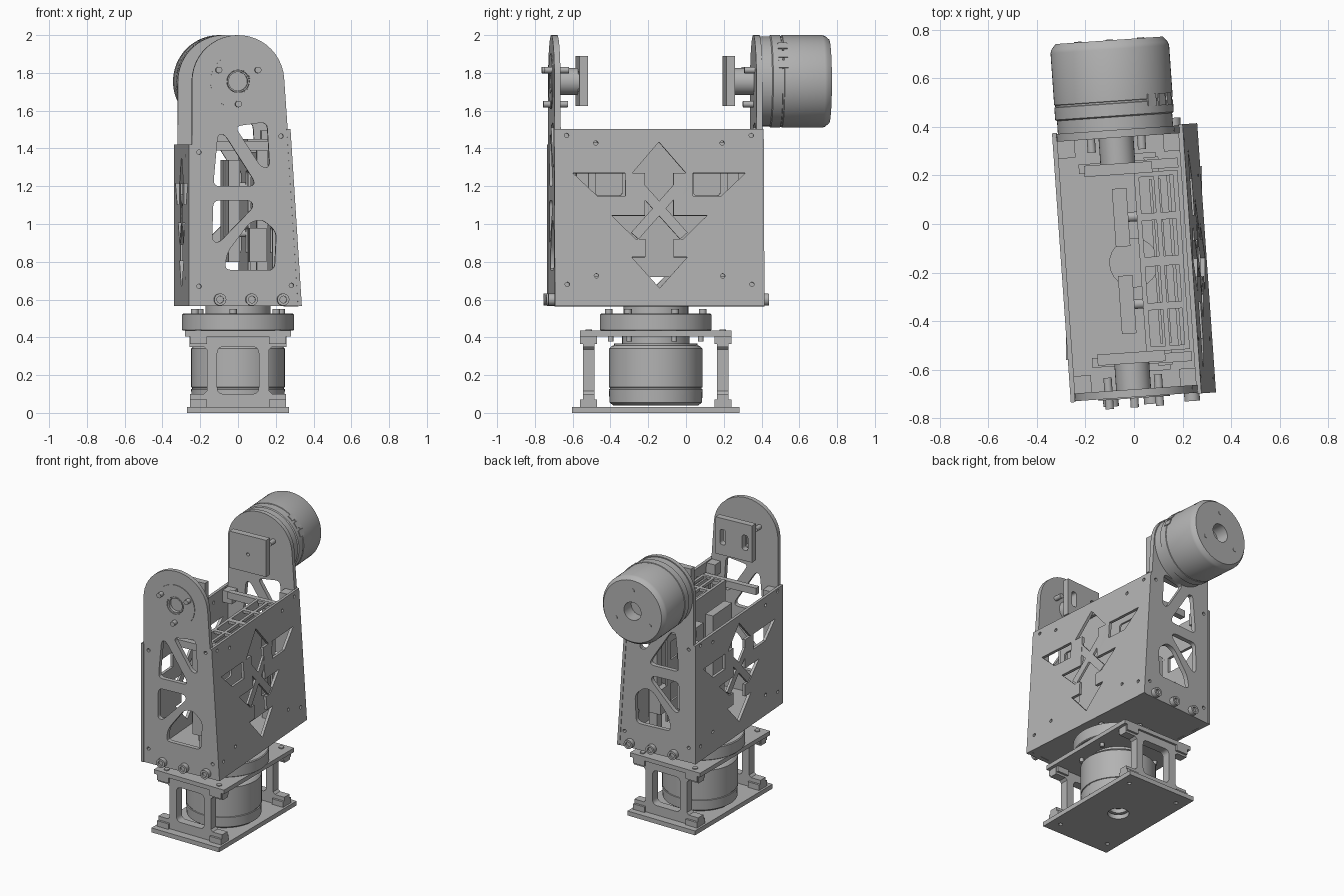
import bpy, bmesh
from math import sin, cos, pi, radians
from mathutils import Matrix, Vector

if "Cube" in bpy.data.objects:
    bpy.data.objects.remove(bpy.data.objects["Cube"], do_unlink=True)

grey = bpy.data.materials.new("machined_grey")
grey.use_nodes = True
grey.diffuse_color = (0.45, 0.45, 0.45, 1)
grey.node_tree.nodes["Principled BSDF"].inputs["Base Color"].default_value = grey.diffuse_color

# the base is square to the axes, the body is turned about the base motor
BASE = Matrix.Translation((0, -0.16, 0))
BODY = BASE @ Matrix.Rotation(radians(4), 4, "Z")
X, Y, Z = Vector((1, 0, 0)), Vector((0, 1, 0)), Vector((0, 0, 1))
LEAN = Vector((-0.064, 0, 0.998))
AXIS_X, AXIS_Z = -0.038, 1.755


def finish(name, mesh, smooth=True):
    mesh.materials.clear()
    mesh.materials.append(grey)
    ob = bpy.data.objects.new(name, mesh)
    bpy.context.collection.objects.link(ob)
    if smooth:
        bpy.ops.object.select_all(action="DESELECT")
        ob.select_set(True)
        bpy.context.view_layer.objects.active = ob
        bpy.ops.object.shade_smooth_by_angle(angle=radians(30))
    return ob


def from_bmesh(name, bm, matrix, smooth=True):
    bmesh.ops.recalc_face_normals(bm, faces=bm.faces)
    bm.transform(matrix)
    mesh = bpy.data.meshes.new(name)
    bm.to_mesh(mesh)
    bm.free()
    return finish(name, mesh, smooth)


def box(name, frame, lo, hi):
    bm = bmesh.new()
    bmesh.ops.create_cube(bm, size=1)
    lo, hi = Vector(lo), Vector(hi)
    m = Matrix.Translation((lo + hi) / 2) @ Matrix.Diagonal((*(hi - lo), 1))
    return from_bmesh(name, bm, frame @ m, False)


def lathe(name, frame, origin, axis, profile, steps=48):
    """Spin (radius, height) points about an axis."""
    bm = bmesh.new()
    vs = [bm.verts.new((r, 0, h)) for r, h in profile]
    es = [bm.edges.new(p) for p in zip(vs, vs[1:])]
    bmesh.ops.spin(bm, geom=vs + es, cent=(0, 0, 0), axis=Z, angle=2 * pi, steps=steps)
    bmesh.ops.remove_doubles(bm, verts=bm.verts, dist=1e-5)
    turn = Z.rotation_difference(Vector(axis)).to_matrix().to_4x4()
    return from_bmesh(name, bm, frame @ Matrix.Translation(origin) @ turn)


def rod(name, frame, origin, axis, r, length, steps=20):
    return lathe(name, frame, origin, axis, [(0, 0), (r, 0), (r, length), (0, length)], steps)


def circle(x, y, r, n=24):
    return [(x + r * cos(2 * pi * i / n), y + r * sin(2 * pi * i / n)) for i in range(n)]


def rect(x0, y0, x1, y1):
    return [(x0, y0), (x1, y0), (x1, y1), (x0, y1)]


def rounded(pts, r):
    """Replace each corner by a short curve."""
    out, n = [], len(pts)
    for i in range(n):
        a, b, c = (Vector(pts[(i + k) % n]) for k in (-1, 0, 1))
        p = b + (a - b).normalized() * min(r, (a - b).length * 0.45)
        q = b + (c - b).normalized() * min(r, (c - b).length * 0.45)
        for t in (0, 0.25, 0.5, 0.75, 1):
            out.append(p * (1 - t) ** 2 + b * 2 * t * (1 - t) + q * t * t)
    return out


def plate(name, frame, outline, holes, origin, u, v, thickness):
    """Flat sheet in the u, v plane with holes, centred on its thickness."""
    cu = bpy.data.curves.new(name, "CURVE")
    cu.dimensions, cu.fill_mode, cu.extrude = "2D", "BOTH", thickness / 2
    for loop in [outline] + holes:
        sp = cu.splines.new("POLY")
        sp.points.add(len(loop) - 1)
        for p, co in zip(sp.points, loop):
            p.co = (co[0], co[1], 0, 1)
        sp.use_cyclic_u = True
    tmp = bpy.data.objects.new(name + "_sketch", cu)
    bpy.context.collection.objects.link(tmp)
    dg = bpy.context.evaluated_depsgraph_get()
    mesh = bpy.data.meshes.new_from_object(tmp.evaluated_get(dg))
    bpy.data.objects.remove(tmp, do_unlink=True)
    m = Matrix((u, v, u.cross(v))).transposed().to_4x4()
    m.translation = origin
    mesh.transform(frame @ m)
    mesh.name = name
    return finish(name, mesh)


# base: foot plate, motor, end supports and top plate
plate("foot_plate", BASE, rect(-0.27, -0.443, 0.27, 0.443),
      [circle(0, 0, 0.07)] + [circle(x, y, 0.014, 12) for x in (-0.2, 0.2) for y in (-0.35, 0.35)],
      (0, 0, 0.016), X, Y, 0.032)
lathe("base_motor", BASE, (0, 0, 0.04), Z, [
    (0, 0.03), (0.06, 0.03), (0.06, 0), (0.225, 0), (0.245, 0.015), (0.248, 0.085), (0.243, 0.087),
    (0.243, 0.094), (0.248, 0.096), (0.248, 0.3), (0.232, 0.315), (0.22, 0.317), (0.22, 0.327),
    (0.178, 0.327), (0.178, 0.37), (0, 0.37)])
side = [(0.255, 0.032), (0.255, 0.1), (0.18, 0.1), (0.165, 0.115), (0.165, 0.335),
        (0.18, 0.35), (0.258, 0.35), (0.258, 0.405)]
support = side + [(-x, z) for x, z in reversed(side)]
for end, y in (("front", -0.355), ("back", 0.355)):
    plate(end + "_support", BASE, support, [rounded(rect(-0.11, 0.1, 0.11, 0.35), 0.035)],
          (0, y, 0), X, Z, 0.06)
    for x in (-0.21, 0.21):
        for z in (0.032, 0.365):
            box(end + "_support_foot", BASE, (x - 0.045, y - 0.045, z), (x + 0.045, y + 0.045, z + 0.04))
        rod(end + "_support_screw", BASE, (x, y, 0.43), Z, 0.018, 0.012)
plate("base_top_plate", BASE, rect(-0.28, -0.4, 0.28, 0.4), [], (0, 0, 0.42), X, Y, 0.03)

# turntable
lathe("turntable", BASE, (0, 0, 0.435), Z,
      [(0, 0), (0.29, 0), (0.296, 0.005), (0.296, 0.085), (0.29, 0.09), (0, 0.09)], 64)
rod("turntable_riser", BASE, (0, 0, 0.52), Z, 0.172, 0.05, 48)
for i in range(6):
    a = radians(60 * i + 24)
    rod("turntable_bolt", BASE, (0.25 * cos(a), 0.25 * sin(a), 0.52), Z, 0.02, 0.03)
    rod("turntable_lower_screw", BASE, (0.24 * cos(a), 0.24 * sin(a), 0.378), Z, 0.014, 0.03)

# body floor
plate("body_floor", BODY, rect(-0.285, -0.53, 0.285, 0.53), [circle(0, 0, 0.1)],
      (0, 0, 0.583), X, Y, 0.034)

# front and back plates with round heads and truss cutouts
head = [(AXIS_X + 0.245 * cos(radians(a)), AXIS_Z + 0.245 * sin(radians(a))) for a in range(4, 181, 8)]
outline = [(-0.285, 0.565), (0.29, 0.565)] + head + [(-0.283, AXIS_Z)]
truss = [
    [(-0.055, 1.517), (0.115, 1.54), (0.13, 1.3), (0.085, 1.3)],
    [(-0.145, 1.475), (-0.11, 1.475), (0.05, 1.225), (0.04, 1.2), (-0.17, 1.2)],
    [(-0.17, 1.125), (0.03, 1.125), (0.045, 1.09), (-0.14, 0.9), (-0.175, 0.91)],
    [(-0.11, 0.757), (0.155, 0.755), (0.165, 0.96), (0.09, 1.025), (0.025, 1.01), (-0.095, 0.85)]]
screws = [(-0.245, 1.38), (0.19, 1.465), (0.245, 0.675), (-0.245, 0.67)]
holes = [rounded(t, 0.035) for t in truss] + [circle(x, z, 0.012, 12) for x, z in screws]
for end, s in (("front", -1), ("back", 1)):
    plate(end + "_plate", BODY, outline, holes + [circle(AXIS_X, AXIS_Z, 0.06)],
          (0, s * 0.536, 0), X, Z, 0.032)
    for x in (-0.135, 0.033, 0.2):
        lathe(end + "_floor_bolt", BODY, (x, s * 0.55, 0.6), (0, s, 0),
              [(0, 0), (0.032, 0), (0.032, 0.035), (0.018, 0.035), (0.018, 0.02), (0, 0.02)], 20)
    # pivot boss and square clamp block facing inward
    rod(end + "_pivot_boss", BODY, (AXIS_X, s * 0.53, AXIS_Z), (0, -s, 0), 0.072, 0.12, 32)
    slots = [rounded(rect(x - 0.022, 1.7, x + 0.022, 1.81), 0.02) for x in (AXIS_X - 0.085, AXIS_X + 0.085)]
    plate(end + "_clamp_block", BODY, rect(AXIS_X - 0.14, 1.625, AXIS_X + 0.14, 1.89),
          slots if s < 0 else [circle(AXIS_X, AXIS_Z, 0.012, 12)], (0, s * 0.39, 0), X, Z, 0.046)
    for a in (30, 150, 270):
        p = (AXIS_X + 0.12 * cos(radians(a)), s * 0.465, AXIS_Z + 0.12 * sin(radians(a)))
        rod(end + "_pivot_screw", BODY, p, (0, s, 0), 0.017, 0.13 if s < 0 else 0.06)

# bearing disc on the front head
plate("bearing_disc", BODY, circle(AXIS_X, AXIS_Z, 0.147, 48), [circle(AXIS_X, AXIS_Z, 0.064, 32)],
      (0, -0.553, 0), X, Z, 0.008)
lathe("bearing_tube", BODY, (AXIS_X, -0.5, AXIS_Z), -Y, [(0, 0), (0.058, 0), (0.058, 0.054), (0.05, 0.054), (0.05, 0.01), (0, 0.01)], 32)

# head motor behind the back plate
lathe("head_motor", BODY, (AXIS_X, 0.55, AXIS_Z), Y, [
    (0, 0), (0.238, 0), (0.238, 0.055), (0.245, 0.06), (0.245, 0.11), (0.241, 0.112), (0.241, 0.119),
    (0.245, 0.121), (0.245, 0.335), (0.24, 0.35), (0.222, 0.372), (0.065, 0.372), (0.065, 0.28), (0, 0.28)], 64)
for a in (90, 210, 330):
    p = (AXIS_X + 0.15 * cos(radians(a)), 0.92, AXIS_Z + 0.15 * sin(radians(a)))
    rod("head_motor_end_screw", BODY, p, Y, 0.015, 0.005, 12)
for a in (22, 36, 50):
    turn = Matrix.Translation((AXIS_X, 0, AXIS_Z)) @ Matrix.Rotation(radians(-a), 4, "Y")
    box("head_motor_socket", BODY @ turn, (0.235, 0.64, -0.022), (0.249, 0.69, 0.022))

# side panels with arrow shaped vents and crossed braces
half = [(0, 1.435), (0.143, 1.27), (0.075, 1.27), (0.075, 1.045), (0.253, 1.045), (0.125, 0.92),
        (0.075, 0.92), (0.075, 0.825), (0.148, 0.825), (0, 0.66)]
arrow = half + [(-y, z) for y, z in half[-2:0:-1]]
wing = [(0.18, 1.27), (0.457, 1.27), (0.33, 1.15), (0.18, 1.15)]
for name, x, up, top in (("left_panel", 0.29, LEAN, 1.505), ("right_panel", -0.29, Z, 1.42)):
    k = 1 if top > 1.5 else 0.92

    def low(pts):
        return [(y, (z - 0.565) * k) for y, z in pts]
    vents = [low(arrow), low(wing), low([(-y, z) for y, z in wing])]
    for y, z in ((0.49, 1.47), (0.335, 1.43), (0.335, 0.725), (0.49, 0.68)):
        vents += [circle(s * y, (z - 0.565) * k, 0.012, 12) for s in (-1, 1)]
    plate(name, BODY, rect(-0.556, 0, 0.556, top - 0.565), vents, (x, 0, 0.565), Y, up, 0.02)
    for s in (-1, 1):
        bar = low([(-0.14 * s, 1.20), (-0.1 * s, 1.235), (0.15 * s, 0.955), (0.11 * s, 0.92)])
        plate(name + "_brace", BODY, bar, [], (x, 0, 0.565), Y, up, 0.016)

# corner brackets joining plates and panels
for s in (-1, 1):
    for x, z in ((-0.245, 1.35), (0.19, 1.44), (-0.245, 0.64), (0.24, 0.64)):
        y = s * 0.485
        box("corner_bracket", BODY, (x - 0.035, y - 0.036, z - 0.03), (x + 0.035, y + 0.036, z + 0.055))

# inner electronics rack
cells = [rect(x, y, x + 0.06, y + 0.15) for x in (0.045, 0.125) for y in (-0.35, -0.17, 0.02, 0.2)]
plate("rack_top_grid", BODY, rect(0.025, -0.37, 0.205, 0.37), cells, (0, 0, 1.44), X, Y, 0.02)
windows = [rounded(rect(y, z, y + 0.14, z + 0.13), 0.02) for y in (-0.33, 0.19) for z in (0.85, 1.15)]
for x in (0.035, 0.165):
    plate("rack_side", BODY, rect(-0.37, 0.72, 0.37, 1.44), windows, (x, 0, 0), Y, Z, 0.014)
for x in (0.085, 0.12):
    box("circuit_board", BODY, (x, -0.34, 0.8), (x + 0.012, 0.34, 1.38))
for y in (-0.4, 0.4):
    box("rack_end_bar", BODY, (-0.2, y - 0.02, 1.39), (0.21, y + 0.02, 1.44))
    box("rack_leg", BODY, (0.07, y - 0.03, 0.6), (0.13, y + 0.03, 1.39))
    box("connector", BODY, (0.03, y - 0.05, 0.8), (0.12, y + 0.05, 0.98))
for y in (-0.17, 0.19):
    box("driver_module", BODY, (-0.07, y - 0.12, 0.8), (-0.01, y + 0.12, 1.34))
    for z in (0.95, 1.2):
        rod("module_standoff", BODY, (-0.02, y, z), X, 0.02, 0.06)
